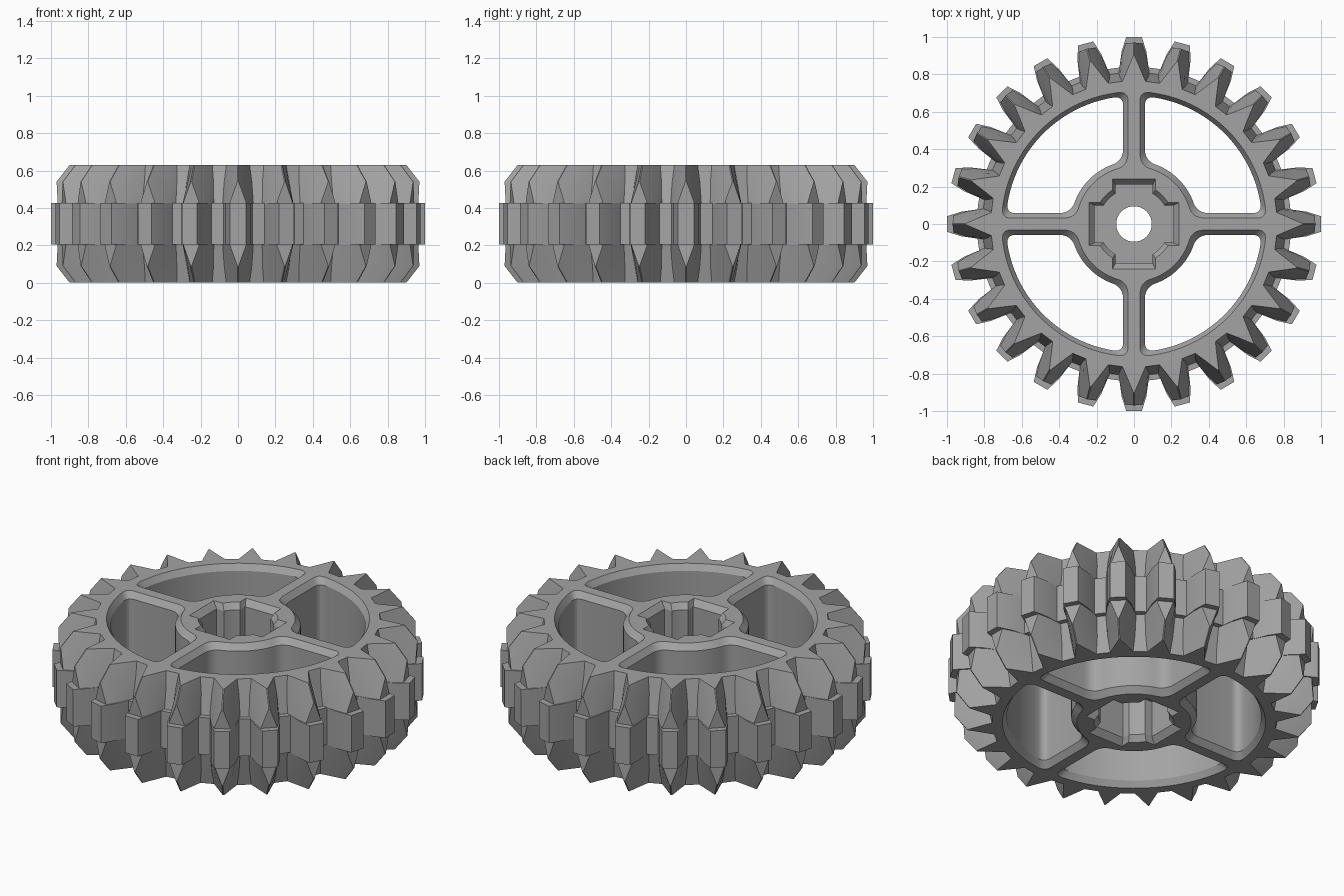
import bpy, bmesh, math
from mathutils import Matrix

cube = bpy.data.objects.get("Cube")
if cube:
    bpy.data.objects.remove(cube)

TEETH = 24
H = 0.63
STEP = 0.205    # height of each bevel-toothed layer

grey = bpy.data.materials.new("light grey plastic")
grey.use_nodes = True
grey.diffuse_color = (0.37, 0.37, 0.37, 1)
grey.node_tree.nodes["Principled BSDF"].inputs["Base Color"].default_value = (0.37, 0.37, 0.37, 1)


def loft(bm, rings):
    """Join equal rings of (x, y, z) points into a closed solid."""
    loops = [[bm.verts.new(p) for p in ring] for ring in rings]
    n = len(loops[0])
    for a, b in zip(loops, loops[1:]):
        for i in range(n):
            j = (i + 1) % n
            bm.faces.new((a[i], a[j], b[j], b[i]))
    bm.faces.new(loops[0][::-1])
    bm.faces.new(loops[-1])


def make_object(name, bm):
    bmesh.ops.recalc_face_normals(bm, faces=bm.faces)
    mesh = bpy.data.meshes.new(name)
    bm.to_mesh(mesh)
    bm.free()
    obj = bpy.data.objects.new(name, mesh)
    bpy.context.collection.objects.link(obj)
    mesh.materials.append(grey)
    return obj


def tooth_ring(z, base, middle, tip):
    """Gear outline from (radius, half width) stations of one tooth."""
    half = [base, middle, tip]
    stations = [(r, -w) for r, w in half] + [(r, w) for r, w in reversed(half)]
    ring = []
    for i in range(TEETH):
        a = 2 * math.pi * i / TEETH
        for r, w in stations:
            t = a + math.asin(w / r)
            ring.append((r * math.cos(t), r * math.sin(t), z))
    return ring


# Gear body: pointed bevel teeth below and above a band of straight teeth
end = ((0.765, 0.062), (0.83, 0.033), (0.90, 0.003))
shoulder = ((0.785, 0.074), (0.88, 0.043), (0.97, 0.003))
inner = ((0.81, 0.082), (0.90, 0.066), (0.965, 0.045))
spur = ((0.84, 0.078), (0.925, 0.066), (1.0, 0.042))
lower = [(0, end), (0.09, shoulder), (STEP, inner), (STEP, spur)]
upper = [(H - z, shape) for z, shape in reversed(lower)]
bm = bmesh.new()
loft(bm, [tooth_ring(z, *shape) for z, shape in lower + upper])
gear = make_object("double_bevel_gear", bm)


# Quarter pocket between rim, hub and two spokes, with rounded corners
def bezier(p, c, q, n=6):
    return [tuple((1 - t) ** 2 * a + 2 * t * (1 - t) * b + t * t * d
                  for a, b, d in zip(p, c, q)) for t in (k / n for k in range(n + 1))]


def polar(r, a):
    return (r * math.cos(a), r * math.sin(a))


def pocket_outline(w, r_out, r_in):
    f_out, f_in = 0.05, 0.07
    a_out, a_in = math.asin(w / r_out), math.asin(w / r_in)
    inner_start, outer_end = a_in + f_in / r_in, a_out + f_out / r_out
    q = math.pi / 4
    half = [polar(r_in, q + (inner_start - q) * k / 8) for k in range(8)]
    half += bezier(polar(r_in, inner_start), polar(r_in, a_in),
                   (r_in * math.cos(a_in) + f_in, w))
    half += bezier((r_out * math.cos(a_out) - f_out, w), polar(r_out, a_out),
                   polar(r_out, outer_end))
    half += [polar(r_out, outer_end + (q - outer_end) * k / 14) for k in range(1, 15)]
    return half + [(y, x) for x, y in half[-2:0:-1]]


# Axle socket outline: a circle with four square lobes
def socket_outline(r, lobe, w):
    pts = []
    for i in range(4):
        a = i * math.pi / 2
        s = math.asin(w / r)
        quarter = [(lobe, -w), (lobe, w)]
        quarter += [polar(r, s + (math.pi / 2 - 2 * s) * k / 6) for k in range(7)]
        pts += [(x * math.cos(a) - y * math.sin(a), x * math.sin(a) + y * math.cos(a))
                for x, y in quarter]
    return pts


def at(z, outline):
    return [(x, y, z) for x, y in outline]


cut = bmesh.new()

# Four through pockets, flared at both faces
wide = pocket_outline(0.032, 0.708, 0.308)
wall = pocket_outline(0.058, 0.685, 0.338)
for i in range(4):
    part = bmesh.new()
    loft(part, [at(-0.05, wide), at(0, wide), at(0.035, wall),
                at(H - 0.035, wall), at(H, wide), at(H + 0.05, wide)])
    part.transform(Matrix.Rotation(i * math.pi / 2, 4, "Z"))
    temp = bpy.data.meshes.new("temp")
    part.to_mesh(temp)
    part.free()
    cut.from_mesh(temp)
    bpy.data.meshes.remove(temp)

# Socket from each face, joined by a round axle hole through the web
mouth = socket_outline(0.215, 0.24, 0.115)
shaft = socket_outline(0.19, 0.21, 0.10)
bore = [polar(0.095, 2 * math.pi * k / len(shaft)) for k in range(len(shaft))]
web = 0.25
loft(cut, [at(-0.05, mouth), at(0, mouth), at(0.035, shaft), at(web, shaft),
           at(web, bore), at(H - web, bore), at(H - web, shaft),
           at(H - 0.035, shaft), at(H, mouth), at(H + 0.05, mouth)])
cutter = make_object("pocket_cutter", cut)
cutter.hide_render = True

# Cut the openings and finish
mod = gear.modifiers.new("openings", "BOOLEAN")
mod.operation = "DIFFERENCE"
mod.solver = "EXACT"
mod.object = cutter
bpy.context.view_layer.objects.active = gear
gear.select_set(True)
bpy.ops.object.modifier_apply(modifier=mod.name)
bpy.data.objects.remove(cutter)
bpy.ops.object.shade_smooth_by_angle(angle=math.radians(20))
